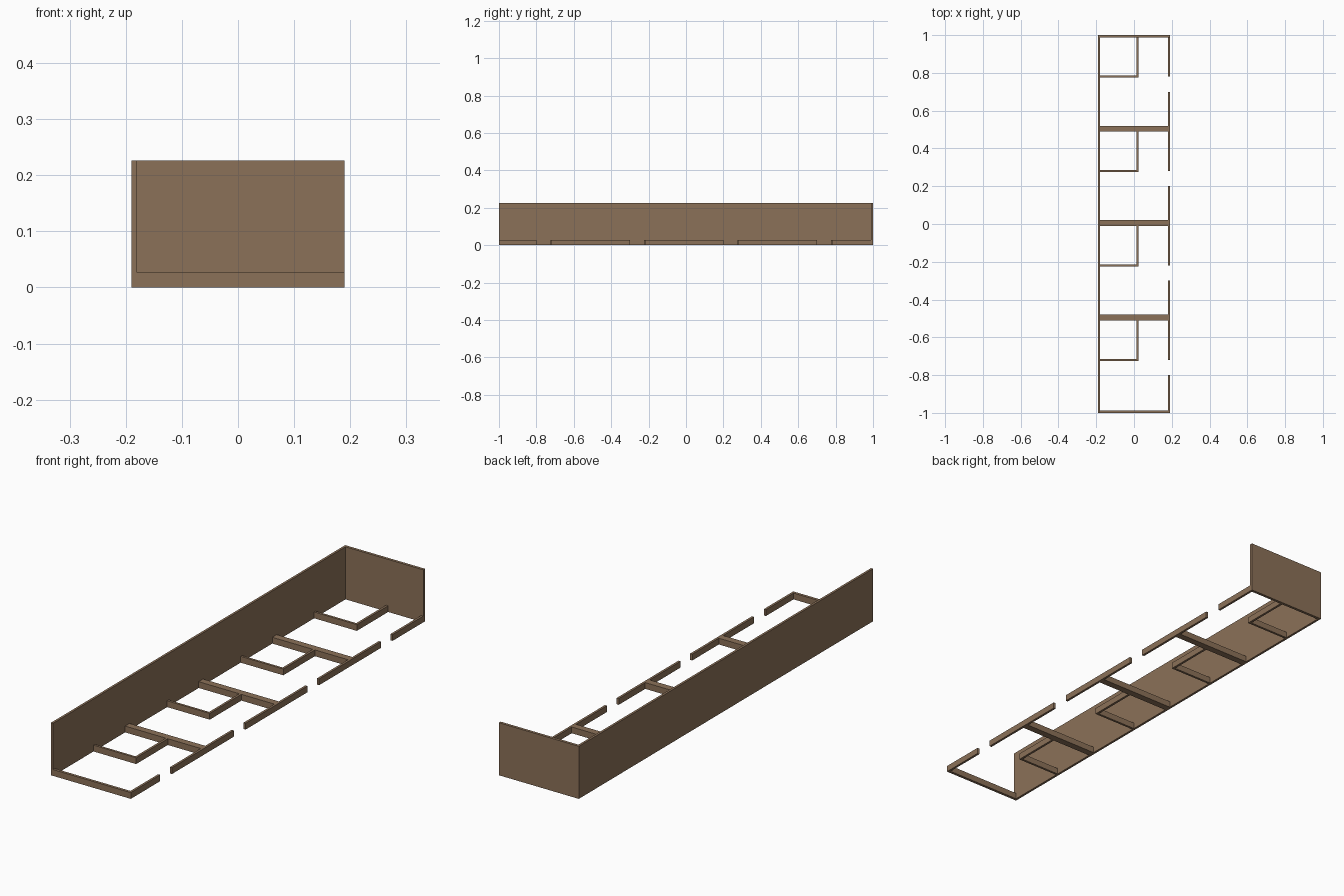
import bpy

cube = bpy.data.objects.get("Cube")
if cube:
    bpy.data.objects.remove(cube, do_unlink=True)

# Single brown wall colour
brown = bpy.data.materials.new("brown_wall")
brown.use_nodes = True
colour = (0.26, 0.165, 0.098, 1)
brown.diffuse_color = colour
brown.node_tree.nodes["Principled BSDF"].inputs["Base Color"].default_value = colour

W = 0.19      # half width
T = 0.01      # wall thickness
TALL = 0.226  # full wall height
LOW = 0.027   # cut-down wall height


def wall(name, x0, x1, y0, y1, height):
    """Box standing on the ground between the given limits."""
    bpy.ops.mesh.primitive_cube_add(
        size=1, location=((x0 + x1) / 2, (y0 + y1) / 2, height / 2))
    obj = bpy.context.object
    obj.name = name
    obj.scale = (x1 - x0, y1 - y0, height)
    bpy.ops.object.transform_apply(location=False, rotation=False, scale=True)
    obj.data.materials.append(brown)


# Outer walls: two tall, one low
wall("long_wall", -W, -W + T, -1, 1, TALL)
wall("back_wall", -W + T, W, 1 - 0.012, 1, TALL)
wall("front_low_wall", -W + T, W, -1, -1 + 0.012, LOW)

# Low side wall, broken by a doorway in each room
edges = [-0.988] + [y + 0.5 * i for i in range(4) for y in (-0.8, -0.72)] + [0.988]
for i in range(0, len(edges), 2):
    wall(f"side_low_wall_{i // 2 + 1}", W - T, W, edges[i], edges[i + 1], LOW)

# Thick dividers between rooms
for i in range(3):
    y = -0.495 + 0.5 * i
    wall(f"room_divider_{i + 1}", -W + T, W - T, y - 0.015, y + 0.015, LOW)

# Small L-shaped closet in the back corner of each room
for i in range(4):
    y = -0.725 + 0.5 * i
    end = y + (0.215 if i < 3 else 0.213)
    wall(f"closet_front_{i + 1}", -W + T, 0.023, y, y + T, LOW)
    wall(f"closet_side_{i + 1}", 0.013, 0.023, y + T, end, LOW)
